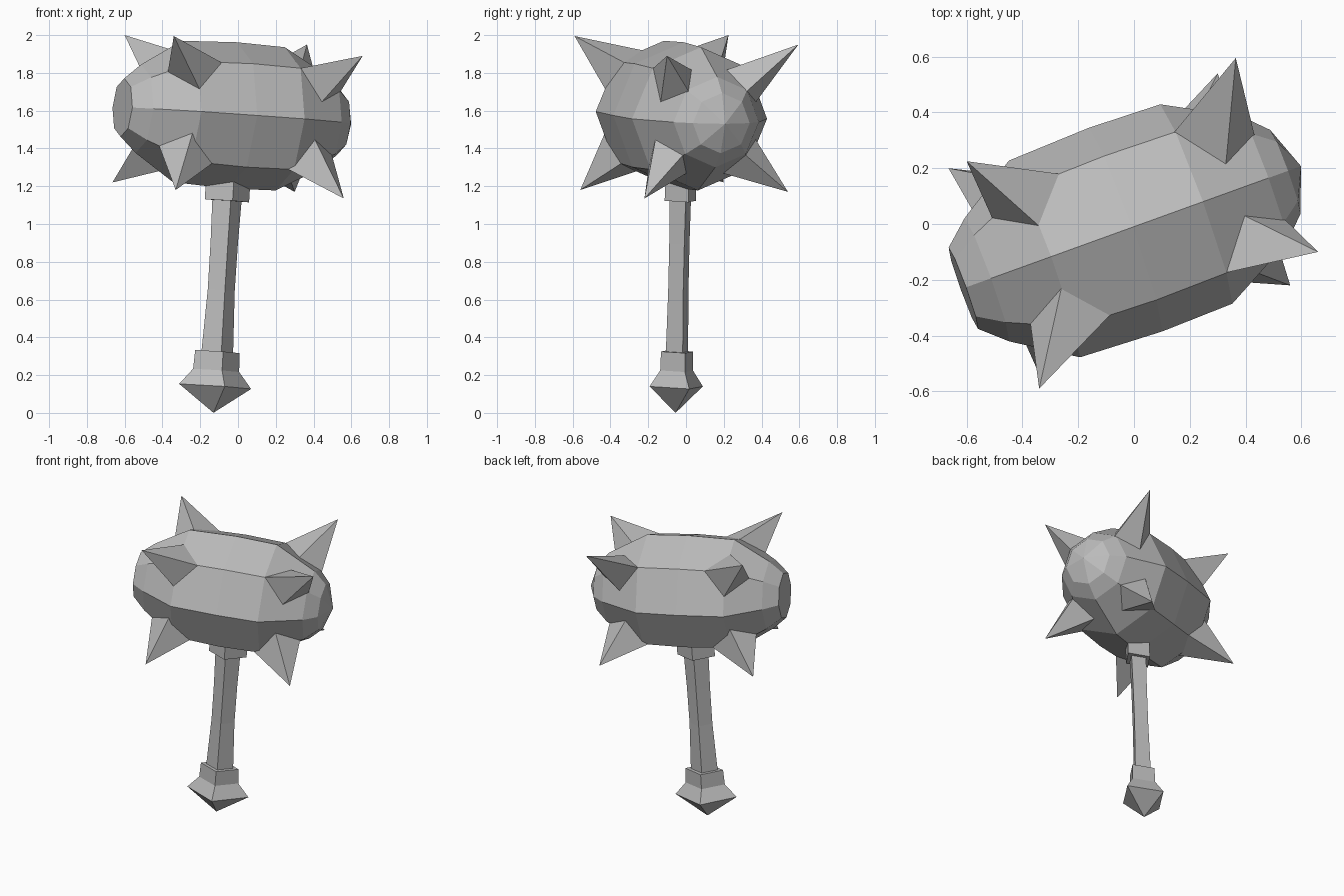
import bpy, bmesh, math
from mathutils import Vector, Matrix

cube = bpy.data.objects.get("Cube")
if cube:
    bpy.data.objects.remove(cube)

# Single stone grey material
grey = bpy.data.materials.new("stone_grey")
grey.use_nodes = True
colour = (0.5, 0.5, 0.5, 1)
grey.diffuse_color = colour
grey.node_tree.nodes["Principled BSDF"].inputs["Base Color"].default_value = colour

# Tilted frame: x along the head, z up the handle, origin at the head centre
centre = Vector((-0.03, -0.02, 1.575))
up = Vector((0.1, 0.035, 1.575)).normalized()
side = up.cross(Vector((0.94, 0.34, -0.075))).normalized()
along = side.cross(up)
frame = Matrix((along, side, up)).transposed().to_4x4()
frame.translation = centre


def finish(name, bm):
    bmesh.ops.recalc_face_normals(bm, faces=bm.faces)
    mesh = bpy.data.meshes.new(name)
    bm.to_mesh(mesh)
    bm.free()
    mesh.materials.append(grey)
    obj = bpy.data.objects.new(name, mesh)
    bpy.context.collection.objects.link(obj)
    return obj


def loft(name, rings):
    """Skin a list of point rings; a ring of one point is an apex."""
    bm = bmesh.new()
    loops = [[bm.verts.new(frame @ Vector(p)) for p in ring] for ring in rings]
    for a, b in zip(loops, loops[1:]):
        n = max(len(a), len(b))
        for i in range(n):
            j = (i + 1) % n
            if len(a) == 1:
                bm.faces.new((a[0], b[i], b[j]))
            elif len(b) == 1:
                bm.faces.new((a[i], a[j], b[0]))
            else:
                bm.faces.new((a[i], a[j], b[j], b[i]))
    for end in (loops[0], loops[-1]):
        if len(end) > 2:
            bm.faces.new(end)
    return finish(name, bm)


# Head: eight-sided barrel
profile = [(-0.62, 0.155), (-0.53, 0.235), (-0.31, 0.375), (0, 0.388),
           (0.27, 0.38), (0.53, 0.24), (0.61, 0.16), (0.67, 0)]


def around(s, r, angle):
    return (s, r * math.cos(angle), r * math.sin(angle))


rings = [[around(s, r, i * math.pi / 4) for i in range(8)] if r else [(s, 0, 0)]
         for s, r in profile]
loft("head", rings)


def radius_at(s):
    for (s0, r0), (s1, r1) in zip(profile, profile[1:]):
        if s0 <= s <= s1:
            return r0 + (r1 - r0) * (s - s0) / (s1 - s0)


# Spikes: four-sided pyramids rooted on the diagonal ridges
spikes = {
    "upper_back_right": (-0.31, (-0.60, 0.225, 2.0)),
    "upper_front_right": (-0.31, (-0.34, -0.59, 1.995)),
    "upper_back_left": (0.40, (0.365, 0.595, 1.95)),
    "upper_front_left": (0.40, (0.66, -0.10, 1.89)),
    "lower_back_right": (-0.33, (-0.665, 0.20, 1.22)),
    "lower_front_right": (-0.33, (-0.33, -0.56, 1.18)),
    "lower_back_left": (0.37, (0.30, 0.54, 1.17)),
    "lower_front_left": (0.37, (0.56, -0.22, 1.135)),
}
for name, (s, tip) in spikes.items():
    tip = frame.inverted() @ Vector(tip)
    ridge = math.atan2(math.copysign(1, tip.z), math.copysign(1, tip.y))
    base = []
    for ds, turn, scale in ((-0.14, 0, 0.99), (0, 25, 0.92), (0.14, 0, 0.99), (0, -25, 0.92)):
        base.append(around(s + ds, radius_at(s + ds) * scale, ridge + math.radians(turn)))
    loft("spike_" + name, [base, [tip]])


def diamond(h, a, b):
    z = h - 1.578
    return [(a, 0, z), (0, b, z), (-a, 0, z), (0, -b, z)]


# Handle parts: diamond cross-sections stacked up the tilted axis
loft("pommel", [[(0, 0, -1.578)], diamond(0.14, 0.203, 0.15),
                diamond(0.225, 0.13, 0.092), diamond(0.325, 0.125, 0.09)])
loft("shaft", [diamond(0.3, 0.09, 0.063), diamond(0.65, 0.076, 0.057),
               diamond(0.9, 0.077, 0.057), diamond(1.15, 0.083, 0.06)])
loft("collar", [diamond(1.125, 0.125, 0.088), diamond(1.28, 0.125, 0.088)])
